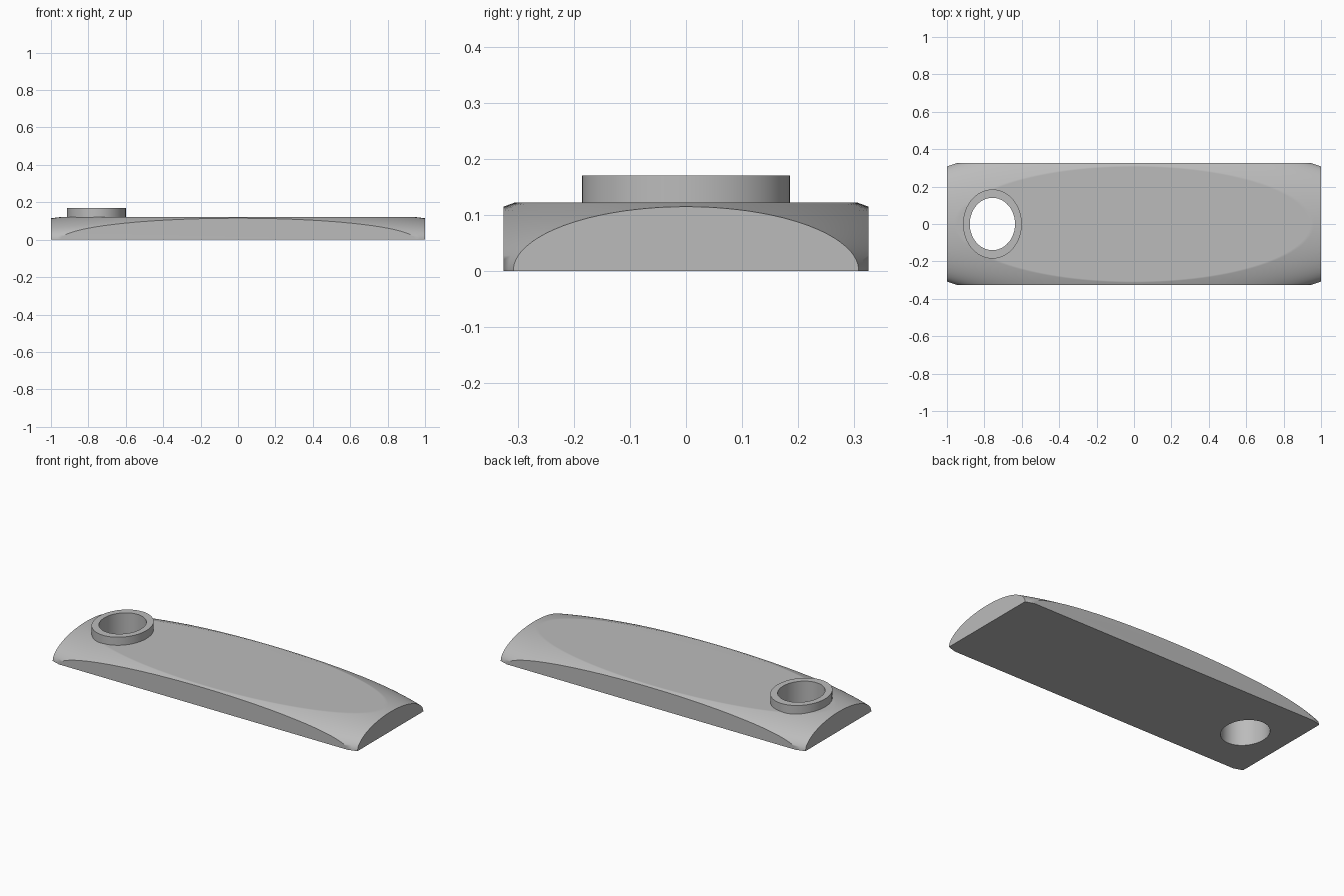
import bpy
import math

cube = bpy.data.objects.get("Cube")
if cube:
    bpy.data.objects.remove(cube, do_unlink=True)

HOLE_X = -0.757

grey = bpy.data.materials.new("plain_grey")
grey.use_nodes = True
colour = (0.5, 0.5, 0.5, 1)
grey.diffuse_color = colour
grey.node_tree.nodes["Principled BSDF"].inputs["Base Color"].default_value = colour


def finish(name, scale):
    obj = bpy.context.object
    obj.name = name
    obj.scale = scale
    bpy.ops.object.transform_apply(location=False, rotation=False, scale=True)
    obj.data.materials.append(grey)
    return obj


def oval_post(name, rx, ry, z0, z1):
    """Upright oval cylinder between two heights."""
    bpy.ops.mesh.primitive_cylinder_add(vertices=64, radius=1, depth=1,
                                        location=(HOLE_X, 0, (z0 + z1) / 2))
    return finish(name, (rx, ry, z1 - z0))


def combine(target, tool, operation):
    """Apply a boolean and discard the tool."""
    mod = target.modifiers.new(operation.title(), "BOOLEAN")
    mod.operation = operation
    mod.solver = "EXACT"
    mod.object = tool
    bpy.ops.object.select_all(action="DESELECT")
    bpy.context.view_layer.objects.active = target
    target.select_set(True)
    bpy.ops.object.modifier_apply(modifier=mod.name)
    bpy.data.objects.remove(tool, do_unlink=True)


# Domed bar: a flattened ellipsoid trimmed to a block
bpy.ops.mesh.primitive_uv_sphere_add(segments=128, ring_count=65, radius=1)
bar = finish("domed_bar_with_collar", (1.378, 0.448, 0.167))
bpy.ops.mesh.primitive_cube_add(size=1, location=(0, 0, 0.061))
block = finish("trim_block", (2, 0.65, 0.122))
combine(bar, block, "INTERSECT")

# Raised oval collar with a hole right through the bar
combine(bar, oval_post("collar", 0.157, 0.185, 0.04, 0.17), "UNION")
combine(bar, oval_post("hole", 0.121, 0.14, -0.1, 0.3), "DIFFERENCE")

# Smooth curved faces, crisp rims, even shading on the flat top
bpy.ops.object.shade_smooth_by_angle(angle=math.radians(30))
weighted = bar.modifiers.new("Weighted normals", "WEIGHTED_NORMAL")
weighted.keep_sharp = True
